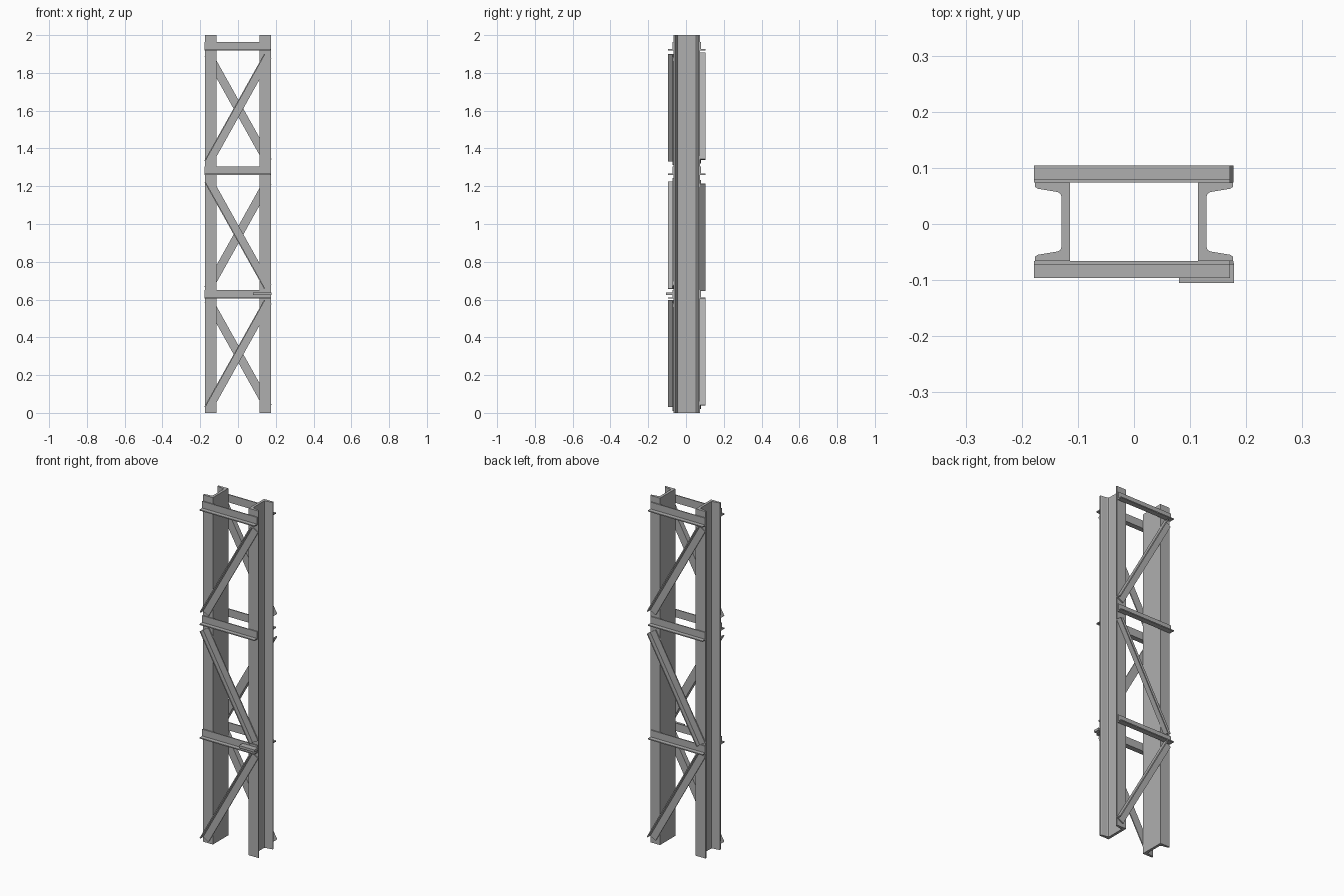
import bpy, bmesh
from mathutils import Vector

cube = bpy.data.objects.get("Cube")
if cube:
    bpy.data.objects.remove(cube)

# One plain steel colour
steel = bpy.data.materials.new("steel_grey")
steel.use_nodes = True
GREY = (0.43, 0.43, 0.43, 1)
steel.diffuse_color = GREY
steel.node_tree.nodes["Principled BSDF"].inputs["Base Color"].default_value = GREY


def prism(name, profile, start, end, u_axis, v_axis):
    """Sweep a closed (u, v) profile from start to end."""
    bm = bmesh.new()
    rings = [[bm.verts.new(p + u * u_axis + v * v_axis) for u, v in profile]
             for p in (start, end)]
    n = len(profile)
    for i in range(n):
        j = (i + 1) % n
        bm.faces.new((rings[0][i], rings[0][j], rings[1][j], rings[1][i]))
    bm.faces.new(rings[0])
    bm.faces.new(rings[1])
    bmesh.ops.recalc_face_normals(bm, faces=bm.faces)
    mesh = bpy.data.meshes.new(name)
    bm.to_mesh(mesh)
    bm.free()
    mesh.materials.append(steel)
    obj = bpy.data.objects.new(name, mesh)
    bpy.context.collection.objects.link(obj)
    return obj


X, Y, Z = Vector((1, 0, 0)), Vector((0, 1, 0)), Vector((0, 0, 1))

# Channel columns: web inside, tapered flanges pointing outwards
half = [(0, 0.07), (0.062, 0.07), (0.062, 0.062), (0.058, 0.059),
        (0.022, 0.053), (0.017, 0.05), (0.015, 0.044)]
channel = half + [(u, -v) for u, v in reversed(half)]
for side, sign in (("left", 1), ("right", -1)):
    base = Vector((sign * 0.114, 0.004, 0))
    prism(side + "_column", channel, base, base + 2 * Z, sign * X, Y)

# Angle-iron section: flat leg on the flange, second leg standing out
W, D, T = 0.0225, 0.03, 0.006
angle = [(-W, 0), (W, 0), (W, D), (W - T, D), (W - T, T), (-W, T)]


def angle_bar(name, start, end, face_y, out, ledge):
    """Lay an angle bar on a face; its standing leg is on the ledge side."""
    a, b = (Vector((x, face_y, z)) for x, z in (start, end))
    across = (b - a).normalized().cross(Y)
    if across.dot(ledge) < 0:
        across = -across
    return prism(name, angle, a, b, across, out * Y)


faces = {"front": (-0.066, -1, (0.305, 0.95, 1.607), 1),
         "back": (0.074, 1, (0.315, 0.94, 1.615), -1)}
for face, (y, out, centres, lean) in faces.items():
    # Horizontal ties
    for i, z in enumerate((0.628, 1.283, 1.942)):
        angle_bar(f"{face}_tie_{i + 1}", (-0.178, z), (0.171, z), y, out, -Z)
    # Diagonal braces alternate in direction
    for i, z in enumerate(centres):
        s = lean * (-1) ** i
        angle_bar(f"{face}_brace_{i + 1}", (-s * 0.158, z - 0.283),
                  (s * 0.158, z + 0.283), y, out, out * X)

# Short splice strip on the lowest front tie
strip = [(-0.105, 0.624), (-0.07, 0.624), (-0.07, 0.638), (-0.105, 0.638)]
prism("splice_strip", strip, 0.08 * X, 0.178 * X, Y, Z)
